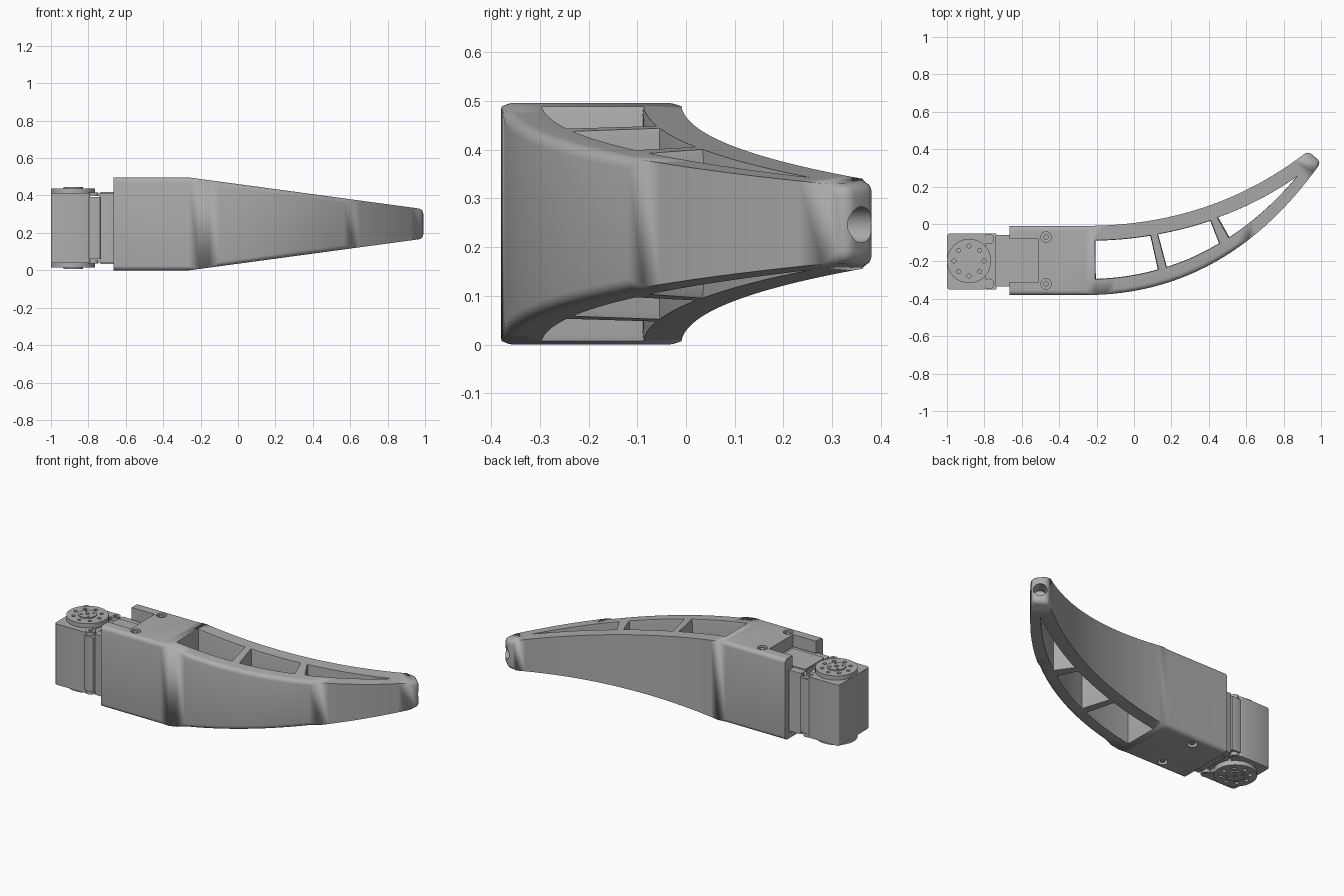
import bpy, bmesh, math
from mathutils import Vector, Matrix

if "Cube" in bpy.data.objects:
    bpy.data.objects.remove(bpy.data.objects["Cube"])

GREY = bpy.data.materials.new("plain_grey")
GREY.use_nodes = True
TONE = (0.42, 0.42, 0.42, 1)
GREY.diffuse_color = TONE
GREY.node_tree.nodes["Principled BSDF"].inputs["Base Color"].default_value = TONE
MID = 0.248
WALL = 0.075


def finish(name, bm):
    bmesh.ops.recalc_face_normals(bm, faces=bm.faces)
    mesh = bpy.data.meshes.new(name)
    bm.to_mesh(mesh)
    bm.free()
    mesh.materials.append(GREY)
    obj = bpy.data.objects.new(name, mesh)
    bpy.context.collection.objects.link(obj)
    return obj


def activate(obj):
    bpy.ops.object.select_all(action='DESELECT')
    obj.select_set(True)
    bpy.context.view_layer.objects.active = obj


def smooth(obj):
    activate(obj)
    bpy.ops.object.shade_smooth_by_angle(angle=math.radians(30))


def cut(obj, cutters):
    for c in cutters:
        c.hide_render = True
        mod = obj.modifiers.new("cut", 'BOOLEAN')
        mod.operation, mod.solver, mod.object = 'DIFFERENCE', 'EXACT', c
        activate(obj)
        bpy.ops.object.modifier_apply(modifier=mod.name)
        bpy.data.objects.remove(c)


def box(name, xs, ys, zs, round_corners=0.0):
    bm = bmesh.new()
    bmesh.ops.create_cube(bm, size=1)
    for v in bm.verts:
        v.co = [r[0] if c < 0 else r[1] for c, r in zip(v.co, (xs, ys, zs))]
    if round_corners:
        upright = [e for e in bm.edges
                   if abs(e.verts[0].co.z - e.verts[1].co.z) > 0.001]
        bmesh.ops.bevel(bm, geom=upright, offset=round_corners, segments=3,
                        profile=0.5, affect='EDGES')
    return finish(name, bm)


def cylinder(name, centre, radius, height, axis=(0, 0, 1), sides=32):
    bm = bmesh.new()
    turn = Vector((0, 0, 1)).rotation_difference(Vector(axis)).to_matrix().to_4x4()
    bmesh.ops.create_cone(bm, cap_ends=True, segments=sides, radius1=radius,
                          radius2=radius, depth=height,
                          matrix=Matrix.Translation(centre) @ turn)
    return finish(name, bm)


# Curved outline of the claw: outer edge and inner edge
OUTER = [Vector(p) for p in ((-0.26, -0.38), (0.50, -0.38), (1.0, 0.33))]
INNER = [Vector(p) for p in ((-0.26, -0.01), (0.42, -0.01), (0.93, 0.39))]


def curve(c, t):
    return c[0] * (1 - t) ** 2 + c[1] * 2 * t * (1 - t) + c[2] * t * t


def inset(c, t, d):
    tangent = ((c[1] - c[0]) * (1 - t) + (c[2] - c[1]) * t).normalized()
    return curve(c, t) + Vector((-tangent.y, tangent.x)) * d


def half_height(x):
    return 0.248 - 0.17 * max(0, x + 0.26) / 1.26


# Claw shell: stations along the curve, tapered towards the tip
bm = bmesh.new()
steps = 28
stations = [(Vector((-0.665, -0.38)), Vector((-0.665, -0.01)))]
stations += [(curve(OUTER, i / steps), curve(INNER, i / steps))
             for i in range(steps + 1)]
rings = []
for low, high in stations:
    rings.append([bm.verts.new((p.x, p.y, MID + s * half_height(p.x)))
                  for p, s in ((low, -1), (high, -1), (high, 1), (low, 1))])
for a, b in zip(rings, rings[1:]):
    for k in range(4):
        n = (k + 1) % 4
        bm.faces.new((a[k], a[n], b[n], b[k]))
bm.faces.new(rings[0])
bm.faces.new(rings[-1])
long_edges = [bm.edges.get((a[k], b[k]))
              for a, b in zip(rings, rings[1:]) for k in range(4)]
tip_edges = [bm.edges.get((rings[-1][k], rings[-1][(k + 1) % 4])) for k in range(4)]
bmesh.ops.bevel(bm, geom=long_edges + tip_edges, offset=0.024, segments=4,
                profile=0.5, affect='EDGES', clamp_overlap=True)
claw = finish("claw_shell", bm)


# Window cutters follow both edges and flare slightly at the faces
def window(low_range, high_range):
    n = 10
    lerp = lambda r, i: r[0] + (r[1] - r[0]) * i / n
    pts = []
    for i in range(n + 1):
        t = lerp(low_range, i)
        pts.append(inset(OUTER, t, 0.08 - 0.03 * t * t))
    for i in range(n, -1, -1):
        pts.append(inset(INNER, lerp(high_range, i), -WALL))
    centre = sum(pts, Vector((0, 0))) / len(pts)
    bm = bmesh.new()
    levels = []
    for side, lift, size in ((-1, 0.02, 1), (-1, -0.018, 0.95),
                             (1, -0.018, 0.95), (1, 0.02, 1)):
        ring = []
        for p in pts:
            q = centre + (p - centre) * size
            ring.append(bm.verts.new((q.x, q.y, MID + side * (half_height(q.x) + lift))))
        levels.append(ring)
    for a, b in zip(levels, levels[1:]):
        for k in range(len(a)):
            n2 = (k + 1) % len(a)
            bm.faces.new((a[k], a[n2], b[n2], b[k]))
    for ring in (levels[0], levels[-1]):
        bmesh.ops.triangulate(bm, faces=[bm.faces.new(ring)])
    return finish("window_cutter", bm)


cutters = [window((0.033, 0.29), (0.033, 0.26)),
           window((0.315, 0.553), (0.28, 0.51)),
           window((0.585, 0.92), (0.53, 0.91))]

# Motor bay, top notch, screw holes and tip socket
cutters.append(box("bay_cutter", (-0.8, -0.42), (-0.34, -0.05), (0.035, 0.42)))
cutters.append(box("notch_cutter", (-0.8, -0.51), (-0.31, -0.08), (0.3, 0.6)))
for y in (-0.07, -0.32):
    for z in (0, 2 * MID):
        cutters.append(cylinder("screw_cutter", (-0.47, y, z), 0.028, 0.05, sides=20))
cutters.append(cylinder("socket_cutter", (0.965, 0.36, MID - 0.002), 0.037, 0.16,
                        axis=(0.62, 0.78, 0)))
cut(claw, cutters)
smooth(claw)

# Screw heads sunk in the claw
for y in (-0.07, -0.32):
    for z in (0.016, 2 * MID - 0.016):
        smooth(cylinder("screw_head", (-0.47, y, z), 0.014, 0.022, sides=16))

# Motor housing and the narrower rear half inside the bay
smooth(box("motor_front", (-1.0, -0.79), (-0.35, -0.05), (0.04, 0.413), 0.016))
smooth(box("motor_middle", (-0.80, -0.735), (-0.35, -0.05), (0.06, 0.393), 0.008))
smooth(box("motor_rear", (-0.74, -0.43), (-0.335, -0.06), (0.04, 0.413), 0.008))

# Rotating horns, mounting lugs and cable cover on both sides of the motor
HUB = Vector((-0.882, -0.198, 0))
for label, s in (("top", 1), ("bottom", -1)):
    z = 0.2265 + s * 0.196
    horn = cylinder(label + "_horn", HUB + Vector((0, 0, z)), 0.118, 0.032, sides=48)
    face = z + s * 0.016
    holes = []
    for i in range(8):
        a = i * math.tau / 8
        spot = HUB + Vector((math.cos(a) * 0.08, math.sin(a) * 0.08, face))
        holes.append(cylinder("hole_cutter", spot, 0.011, 0.024, sides=14))
    cut(horn, holes)
    smooth(horn)
    hub = cylinder(label + "_horn_hub", HUB + Vector((0, 0, face)), 0.052, 0.013)
    pins = [cylinder("pin_cutter", HUB + Vector((0, 0, face + s * 0.007)), 0.011, 0.01,
                     sides=14)]
    for i in range(4):
        a = (i + 0.5) * math.tau / 4
        spot = HUB + Vector((math.cos(a) * 0.035, math.sin(a) * 0.035, face + s * 0.007))
        pins.append(cylinder("pin_cutter", spot, 0.006, 0.01, sides=10))
    cut(hub, pins)
    smooth(hub)
    top = 0.2265 + s * 0.18
    for y in (-0.08, -0.32):
        lug = cylinder(label + "_lug", (-0.775, y, top), 0.028, 0.02, sides=20)
        cut(lug, [cylinder("lug_cutter", (-0.775, y, top + s * 0.01), 0.013, 0.014,
                           sides=14)])
        smooth(lug)
    cover = 0.2265 + s * 0.185
    smooth(box(label + "_cable_cover", (-0.735, -0.52), (-0.295, -0.105),
               (cover - 0.008, cover + 0.008), 0.01))
